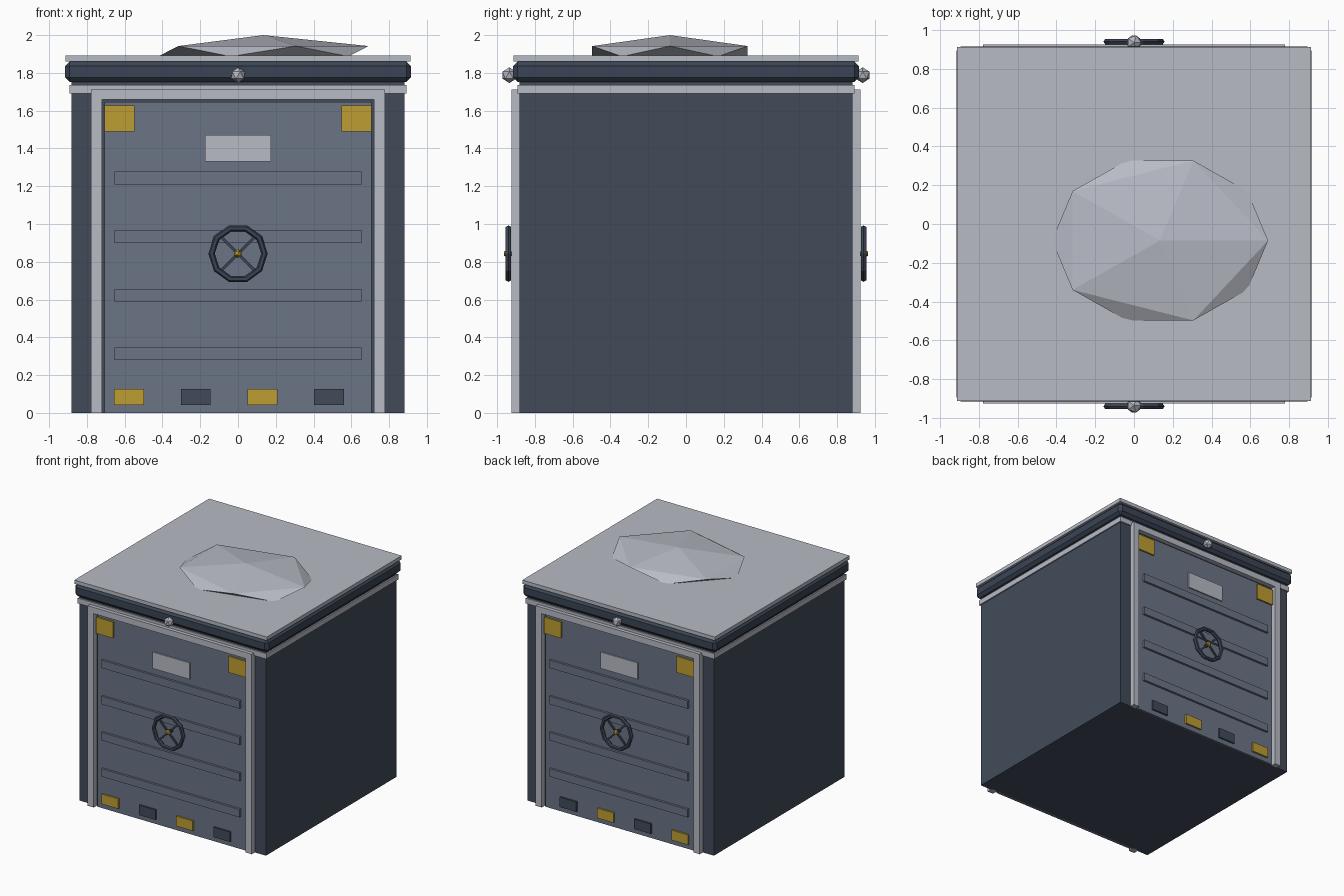
import bpy, bmesh, math
from mathutils import Vector

cube = bpy.data.objects.get("Cube")
if cube:
    bpy.data.objects.remove(cube, do_unlink=True)


def material(name, rgb):
    m = bpy.data.materials.new(name)
    m.use_nodes = True
    m.diffuse_color = (*rgb, 1)
    m.node_tree.nodes["Principled BSDF"].inputs["Base Color"].default_value = (*rgb, 1)
    return m


SLATE = material("dark slate", (0.054, 0.071, 0.102))
NAVY = material("deep navy", (0.044, 0.059, 0.09))
STEEL = material("steel blue", (0.147, 0.178, 0.238))
SILVER = material("light silver", (0.48, 0.497, 0.558))
GOLD = material("gold", (0.515, 0.342, 0.032))


def finish(bm, name, mat):
    mesh = bpy.data.meshes.new(name)
    bmesh.ops.recalc_face_normals(bm, faces=bm.faces)
    bm.to_mesh(mesh)
    bm.free()
    mesh.materials.append(mat)
    ob = bpy.data.objects.new(name, mesh)
    bpy.context.collection.objects.link(ob)
    return ob


def box(name, mat, x, y, z, bevel=0):
    """Box from (min, max) pairs on each axis."""
    bm = bmesh.new()
    bmesh.ops.create_cube(bm, size=1)
    for v in bm.verts:
        v.co = Vector([(a + b) / 2 + (b - a) * c for (a, b), c in zip((x, y, z), v.co)])
    ob = finish(bm, name, mat)
    if bevel:
        mod = ob.modifiers.new("Chamfer", "BEVEL")
        mod.width = bevel
        mod.segments = 1
    return ob


def ball(name, mat, centre, radius):
    bm = bmesh.new()
    bmesh.ops.create_icosphere(bm, subdivisions=1, radius=radius)
    bmesh.ops.translate(bm, verts=bm.verts, vec=centre)
    return finish(bm, name, mat)


def square(name, mat, half, z, bevel=0):
    return box(name, mat, (-half, half), (-half, half), z, bevel)


# Vault body, trim, chamfered band and roof slab
square("body", SLATE, 0.882, (0, 1.86))
square("lower_trim", SILVER, 0.893, (1.69, 1.735))
square("upper_band", NAVY, 0.916, (1.752, 1.86), 0.024)
square("roof_slab", SILVER, 0.912, (1.86, 1.892))

# Faceted roof mound
bm = bmesh.new()
rings = []
for turn, z in ((0, 1.942), (0.5, 1.887)):
    angles = [(i + turn) * math.tau / 5 for i in range(5)]
    rings.append([bm.verts.new((0.134 + 0.557 * math.cos(a), -0.085 + 0.433 * math.sin(a), z))
                  for a in angles])
upper, lower = rings
apex = bm.verts.new((0.134, -0.085, 2))
for i in range(5):
    j = (i + 1) % 5
    bm.faces.new((apex, upper[i], upper[j]))
    bm.faces.new((upper[i], lower[i], upper[j]))
    bm.faces.new((upper[j], lower[i], lower[j]))
bm.faces.new(lower)
finish(bm, "roof_mound", SILVER)


def hand_wheel(side, s, z, y):
    # Ten-sided rim with a six-sided tube
    bm = bmesh.new()
    loops = []
    for i in range(10):
        a = i * math.tau / 10
        loop = []
        for k in range(6):
            b = k * math.tau / 6
            r = 0.14 + 0.017 * math.cos(b)
            loop.append(bm.verts.new((r * math.cos(a), s * y + 0.017 * math.sin(b),
                                      z + r * math.sin(a))))
        loops.append(loop)
    for i in range(10):
        p, q = loops[i], loops[(i + 1) % 10]
        for k in range(6):
            m = (k + 1) % 6
            bm.faces.new((p[k], q[k], q[m], p[m]))
    finish(bm, side + "_wheel_rim", NAVY)
    # Crossed spokes, axle and hub
    for i, tilt in enumerate((1, -1)):
        spoke = box(f"{side}_wheel_spoke_{i + 1}", NAVY, (-0.135, 0.135),
                    (-0.007, 0.007), (-0.007, 0.007))
        spoke.location = (0, s * y, z)
        spoke.rotation_euler.y = tilt * math.pi / 4
    box(side + "_wheel_axle", NAVY, (-0.01, 0.01),
        sorted((s * 0.88, s * y)), (z - 0.01, z + 0.01))
    ball(side + "_wheel_hub", GOLD, (0, s * (y + 0.003), z), 0.024)


# Matching doors on front and back
for side, s in (("front", -1), ("back", 1)):

    def plate(name, mat, x, z, depth):
        return box(f"{side}_{name}", mat, x, sorted((s * 0.87, s * depth)), z)

    # Door leaf and surrounding frame
    plate("door", STEEL, (-0.706, 0.706), (0, 1.647), 0.895)
    for name, x in (("left", (0.72, 0.777)), ("right", (-0.777, -0.72))):
        plate(name + "_post", SILVER, x, (0, 1.713), 0.924)
    plate("lintel", SILVER, (-0.72, 0.72), (1.66, 1.713), 0.924)

    # Ribs, label plate and corner plates
    for i in range(4):
        z = 0.313 + 0.31 * i
        plate(f"rib_{i + 1}", STEEL, (-0.655, 0.655), (z - 0.034, z + 0.034), 0.914)
    plate("label_plate", SILVER, (-0.176, 0.176), (1.33, 1.47), 0.906)
    for name, x in (("left", (0.548, 0.708)), ("right", (-0.708, -0.548))):
        plate(name + "_corner_plate", GOLD, x, (1.49, 1.628), 0.91)

    # Alternating warning tiles
    for i in range(4):
        x = -0.577 + 0.353 * i
        plate(f"warning_tile_{i + 1}", SLATE if i % 2 else GOLD,
              (x - 0.079, x + 0.079), (0.042, 0.127), 0.91)

    hand_wheel(side, s, 0.843, 0.94)
    ball(side + "_band_knob", SILVER, (0, s * 0.935, 1.788), 0.042)
